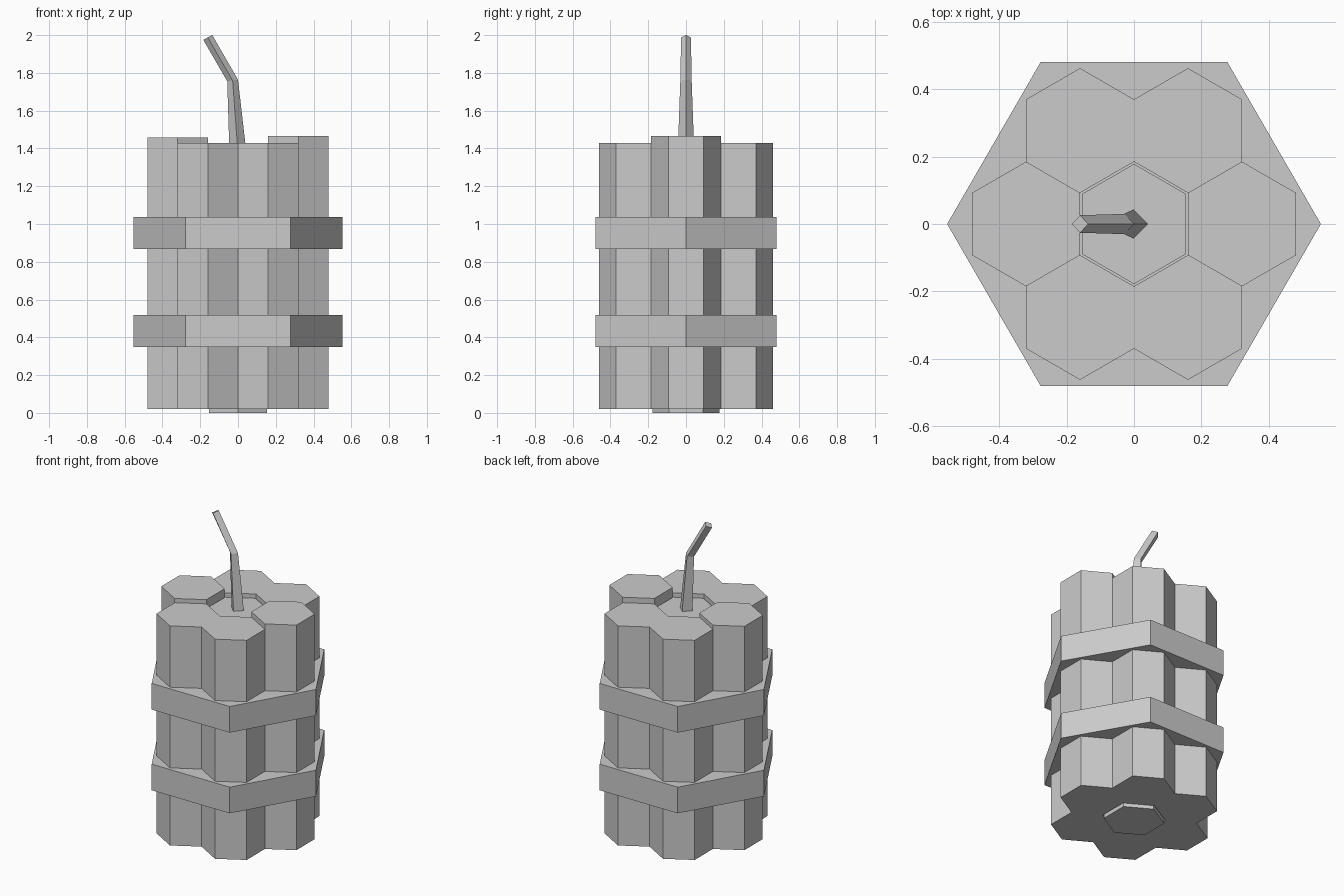
import bpy
import bmesh
from math import pi, cos, sin, sqrt

if "Cube" in bpy.data.objects:
    bpy.data.objects.remove(bpy.data.objects["Cube"])


def hex_prism(name, x, y, radius, z0, z1, turn=0.0):
    bpy.ops.mesh.primitive_cylinder_add(vertices=6, radius=radius, depth=z1 - z0,
                                        location=(x, y, (z0 + z1) / 2),
                                        rotation=(0, 0, turn))
    bpy.context.object.name = name


# Hexagonal sticks: a slightly thinner, lower centre and a ring of six
WIDTH = 0.32
hex_prism("centre_stick", 0, 0, 0.178, 0.0, 1.405)
tops = [1.465, 1.43, 1.43, 1.457, 1.43, 1.43]
for i, top in enumerate(tops):
    a = i * pi / 3
    hex_prism(f"outer_stick_{i + 1}", WIDTH * cos(a), WIDTH * sin(a),
              WIDTH / sqrt(3), 0.02, top)

# Two straps around the bundle
for name, z in (("lower_strap", 0.35), ("upper_strap", 0.868)):
    hex_prism(name, 0, 0, 0.554, z, z + 0.168, pi / 6)

# Bent four-sided fuse: (left x, left z, right x, right z, half depth)
sections = [(-0.046, 1.40, 0.042, 1.40, 0.043),
            (-0.057, 1.756, 0.0, 1.764, 0.030),
            (-0.184, 1.975, -0.136, 2.0, 0.026)]
bm = bmesh.new()
rings = []
for lx, lz, rx, rz, d in sections:
    mx, mz = (lx + rx) / 2, (lz + rz) / 2
    rings.append([bm.verts.new(p) for p in
                  ((lx, 0, lz), (mx, -d, mz), (rx, 0, rz), (mx, d, mz))])
for low, high in zip(rings, rings[1:]):
    for i in range(4):
        j = (i + 1) % 4
        bm.faces.new((low[i], low[j], high[j], high[i]))
bm.faces.new(rings[0][::-1])
# Pointed cap reaching the full height
bm.faces.new(rings[-1])
bmesh.ops.recalc_face_normals(bm, faces=bm.faces)
mesh = bpy.data.meshes.new("fuse")
bm.to_mesh(mesh)
bm.free()
bpy.context.collection.objects.link(bpy.data.objects.new("fuse", mesh))
